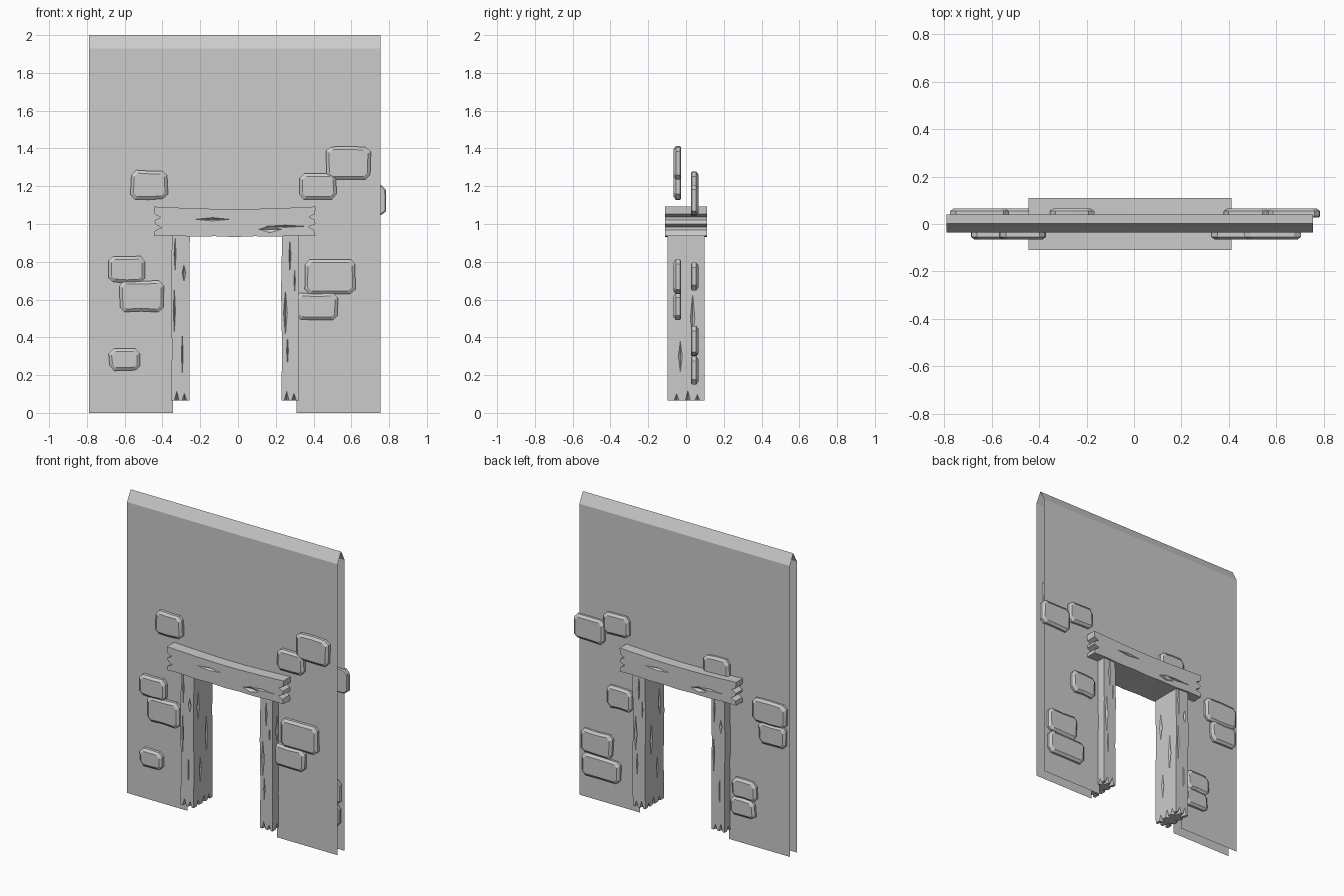
import bpy, bmesh, math, random
from mathutils import Vector

if "Cube" in bpy.data.objects:
    bpy.data.objects.remove(bpy.data.objects["Cube"])

random.seed(4)


def finish(name, bm, fix=True):
    if fix:
        bmesh.ops.recalc_face_normals(bm, faces=bm.faces[:])
    me = bpy.data.meshes.new(name)
    bm.to_mesh(me)
    bm.free()
    ob = bpy.data.objects.new(name, me)
    bpy.context.collection.objects.link(ob)
    return ob


def loft(bm, rings):
    """Join closed rings of points with quads and cap both ends."""
    rv = [[bm.verts.new(p) for p in r] for r in rings]
    n = len(rv[0])
    for a, b in zip(rv, rv[1:]):
        for i in range(n):
            j = (i + 1) % n
            bm.faces.new((a[i], a[j], b[j], b[i]))
    bm.faces.new(rv[0])
    bm.faces.new(rv[-1])


def carve(ob, cracks):
    """Cut diamond-shaped splits: (centre, half sizes in x, y, z)."""
    bm = bmesh.new()
    for c, s in cracks:
        vs = []
        for axis in range(3):
            for sign in (-1, 1):
                p = Vector(c)
                p[axis] += sign * s[axis]
                vs.append(bm.verts.new(p))
        for i in (0, 1):
            for j in (2, 3):
                for k in (4, 5):
                    f = (vs[i], vs[j], vs[k])
                    bm.faces.new(f if (i + j + k) % 2 else f[::-1])
    cutter = finish("crack_cutter", bm)
    cutter.hide_render = True
    mod = ob.modifiers.new("cracks", 'BOOLEAN')
    mod.operation = 'DIFFERENCE'
    mod.solver = 'EXACT'
    mod.use_self = True
    mod.object = cutter
    dg = bpy.context.evaluated_depsgraph_get()
    me = bpy.data.meshes.new_from_object(ob.evaluated_get(dg))
    ob.modifiers.clear()
    ob.data = me
    bpy.data.objects.remove(cutter)


# Wall: open shell of two sheets with a doorway, joined by a ridged top
XL, XR, DL, DR, DT = -0.79, 0.755, -0.345, 0.31, 1.0
YF, YM, YB = -0.035, 0.003, 0.04
bm = bmesh.new()
top = {}
for y in (YF, YB):
    outline = [(XL, 0), (DL, 0), (DL, DT), (DR, DT), (DR, 0), (XR, 0), (XR, 1.93), (XL, 1.93)]
    vs = [bm.verts.new((x, y, z)) for x, z in outline]
    bm.faces.new(vs if y < 0 else vs[::-1])
    top[y] = (vs[7], vs[6])
r0, r1 = bm.verts.new((XL, YM, 2)), bm.verts.new((XR, YM, 2))
bm.faces.new((top[YF][0], top[YF][1], r1, r0))
bm.faces.new((r0, r1, top[YB][1], top[YB][0]))
finish("wall", bm, fix=False)


# Door posts: rough square timbers with splits and frayed feet
def post(name, x0, x1, cracks, inner):
    bm = bmesh.new()
    rings = []
    for z, dx in ((0.065, 0), (0.35, 0.003), (0.65, -0.002), (0.95, 0.004)):
        rings.append([(x0 + dx, -0.098, z), (x1 + dx * 0.5, -0.098, z),
                      (x1 + dx * 0.5, 0.098, z), (x0 + dx, 0.098, z)])
    loft(bm, rings)
    ob = finish(name, bm)
    cuts = []
    for x, z, w, h in cracks:                      # front and back splits
        cuts.append(((x, -0.098, z), (w, 0.015, h)))
        cuts.append(((x0 + x1 - x, 0.098, z + 0.02), (w, 0.015, h)))
    for x in (x0, x1):                             # side splits
        for y, z, h in ((-0.05, 0.72, 0.1), (0.035, 0.5, 0.14), (-0.03, 0.3, 0.09)):
            cuts.append(((x, y, z), (0.012, 0.012, h)))
    for t, h in ((0.3, 0.05), (0.72, 0.04)):       # frayed foot
        x = x0 + (x1 - x0) * t
        for y in (-0.098, 0.098):
            cuts.append(((x, y, 0.064), (0.013, 0.05, h)))
    for y, h in ((-0.05, 0.04), (0.01, 0.055), (0.06, 0.035)):
        for x in (x0, x1):
            cuts.append(((x, y, 0.063), (0.03, 0.014, h)))
    carve(ob, cuts)


post("left_post", -0.353, -0.257,
     [(-0.286, 0.74, 0.01, 0.045), (-0.333, 0.84, 0.005, 0.1),
      (-0.337, 0.54, 0.006, 0.12), (-0.295, 0.31, 0.005, 0.1)], 1)
post("right_post", 0.23, 0.322,
     [(0.251, 0.53, 0.01, 0.12), (0.275, 0.83, 0.006, 0.09),
      (0.262, 0.33, 0.005, 0.08), (0.3, 0.7, 0.004, 0.06)], -1)

# Lintel: sagging beam with two notches in each end
bm = bmesh.new()
N = 8
profile = []
for i in range(N + 1):
    t = i / N
    profile.append((-0.445 + 0.855 * t, 0.937 - 0.006 * math.sin(math.pi * t) + 0.004 * (i % 2)))
profile += [(0.402, 0.968), (0.372, 0.985), (0.41, 1.0), (0.405, 1.022), (0.375, 1.037), (0.408, 1.052)]
for i in range(N + 1):
    t = 1 - i / N
    profile.append((-0.445 + 0.855 * t, 1.092 - 0.013 * math.sin(math.pi * t)))
profile += [(-0.44, 1.05), (-0.41, 1.035), (-0.443, 1.018), (-0.437, 0.998), (-0.405, 0.98), (-0.44, 0.965)]
loft(bm, [[(x, y, z) for x, z in profile] for y in (-0.11, 0.11)])
lintel = finish("lintel", bm)
beam = [(-0.135, 1.025, 0.09, 0.009), (0.17, 0.972, 0.06, 0.018), (0.25, 0.988, 0.1, 0.006)]
carve(lintel, [((s * x, s * -0.11, z), (w, 0.015, h)) for s in (1, -1) for x, z, w, h in beam])


# Stones: chamfered, slightly uneven blocks set into either sheet
def stone(name, x0, x1, z0, z1, side):
    cx, cz, hx, hz = (x0 + x1) / 2, (z0 + z1) / 2, (x1 - x0) / 2, (z1 - z0) / 2
    c = 0.024
    base = [(-hx + c, -hz), (0, -hz), (hx - c, -hz), (hx, -hz + c), (hx, hz - c),
            (hx - c, hz), (0, hz), (-hx + c, hz), (-hx, hz - c), (-hx, -hz + c)]
    lean = random.uniform(-0.008, 0.008)
    base = [(x * (0.97 + lean * 3 * z / hz) + random.uniform(-0.003, 0.003),
             z * 0.98 + random.uniform(-0.004, 0.003)) for x, z in base]
    rings = []
    for depth, inset in ((0.027, 0.006), (0.033, 0), (0.054, 0), (0.066, 0.016)):
        rings.append([(cx + x * (1 - inset / hx), side * depth, cz + z * (1 - inset / hz))
                      for x, z in base])
    bm = bmesh.new()
    loft(bm, rings)
    finish(name, bm)


front = [(-0.57, -0.37, 1.13, 1.285), (-0.69, -0.49, 0.69, 0.83), (-0.63, -0.39, 0.535, 0.70),
         (-0.685, -0.515, 0.225, 0.34), (0.465, 0.705, 1.235, 1.412), (0.325, 0.525, 1.13, 1.27),
         (0.35, 0.625, 0.63, 0.812), (0.30, 0.53, 0.49, 0.635)]
back = [(0.56, 0.787, 1.045, 1.205), (0.375, 0.57, 1.135, 1.277), (0.355, 0.545, 0.65, 0.795),
        (0.50, 0.735, 0.30, 0.46), (0.445, 0.73, 0.15, 0.30), (-0.36, -0.163, 1.045, 1.19),
        (-0.777, -0.525, 0.84, 1.0), (-0.775, -0.57, 0.71, 0.85), (-0.555, -0.375, 0.30, 0.43),
        (-0.545, -0.365, 0.18, 0.305)]
for label, side, spots in (("front_stone", -1, front), ("back_stone", 1, back)):
    for i, s in enumerate(spots):
        stone(f"{label}_{i + 1}", *s, side)
